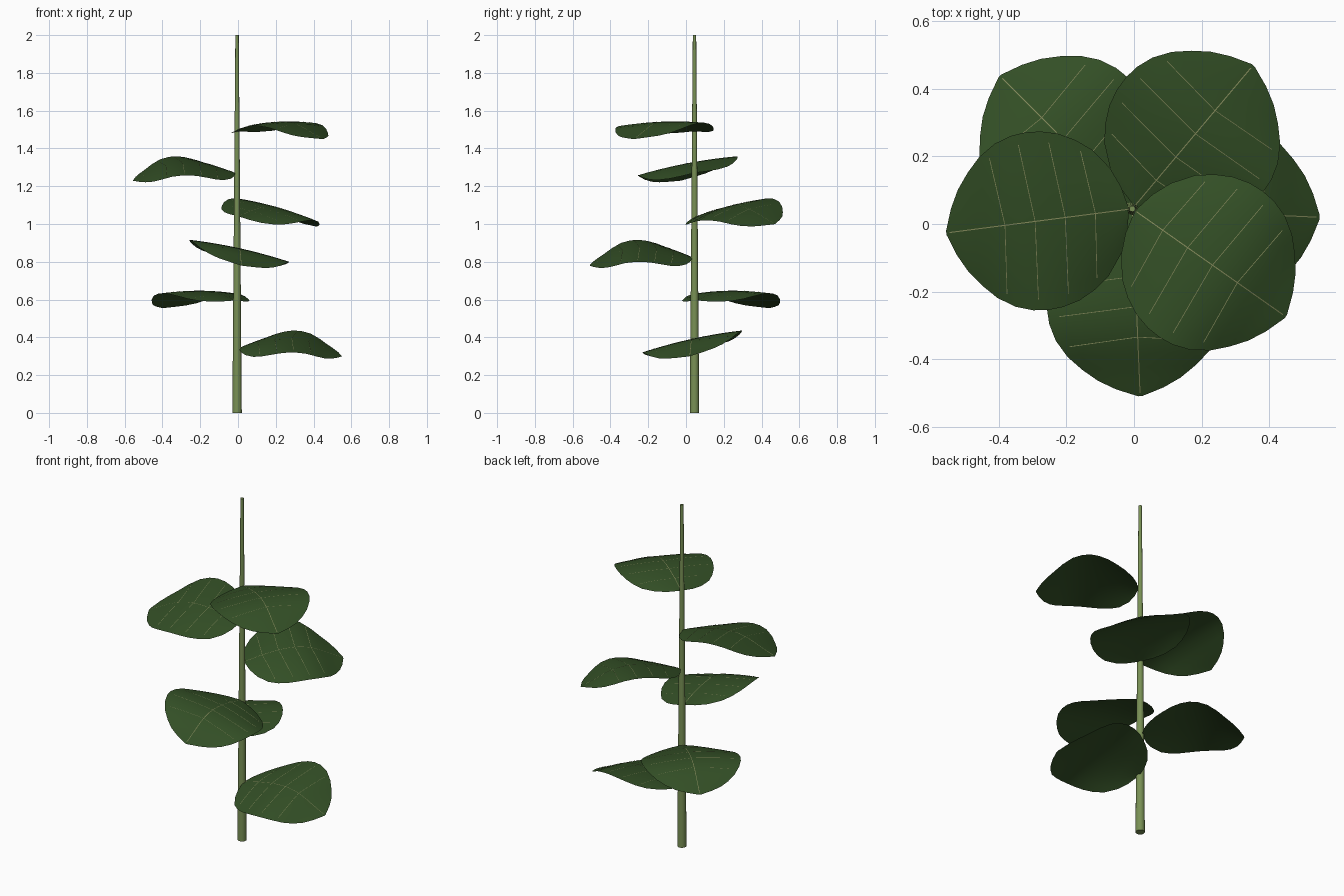
import bpy, bmesh, math
from mathutils import Matrix

if "Cube" in bpy.data.objects:
    bpy.data.objects.remove(bpy.data.objects["Cube"])

STEM = (-0.005, 0.045)

def material(name, rgb):
    m = bpy.data.materials.new(name)
    m.diffuse_color = (*rgb, 1)
    m.use_nodes = True
    m.node_tree.nodes["Principled BSDF"].inputs["Base Color"].default_value = m.diffuse_color
    return m

leaf_green = material("leaf green", (0.033, 0.078, 0.019))
stem_green = material("stem green", (0.19, 0.28, 0.09))
vein_tan = material("vein tan", (0.22, 0.24, 0.10))

# Leaf profile rows: distance from stem, half width, midrib height, edge height
ROWS = [(0.012, 0.012, 0.000, 0.000), (0.025, 0.070, 0.004, -0.004),
        (0.050, 0.128, 0.010, -0.006), (0.095, 0.188, 0.024, -0.002),
        (0.140, 0.223, 0.034, 0.008), (0.190, 0.249, 0.044, 0.022),
        (0.240, 0.262, 0.050, 0.033), (0.285, 0.265, 0.052, 0.038),
        (0.330, 0.260, 0.049, 0.036), (0.380, 0.243, 0.038, 0.026),
        (0.430, 0.210, 0.018, 0.005), (0.470, 0.168, -0.002, -0.014),
        (0.505, 0.122, -0.018, -0.026), (0.532, 0.070, -0.030, -0.033),
        (0.555, 0.006, -0.040, -0.040)]

def row_at(u):
    for a, b in zip(ROWS, ROWS[1:]):
        if u <= b[0]:
            t = (u - a[0]) / (b[0] - a[0])
            return [p + (q - p) * t for p, q in zip(a, b)]
    return ROWS[-1]

def height(u, v, roll):
    _, w, mid, edge = row_at(u)
    return mid + (edge - mid) * min(1, (v / w) ** 2) + roll * v

def finish(bm, name, mat, matrix=Matrix()):
    me = bpy.data.meshes.new(name)
    bm.to_mesh(me)
    bm.free()
    for p in me.polygons:
        p.use_smooth = True
    me.materials.append(mat)
    ob = bpy.data.objects.new(name, me)
    ob.matrix_world = matrix
    bpy.context.collection.objects.link(ob)
    return ob

def leaf_blade(name, roll, matrix):
    bm = bmesh.new()
    n = 10
    grid = []
    for u, w, _, _ in ROWS:
        vs = [w * (2 * j / n - 1) for j in range(n + 1)]
        grid.append([bm.verts.new((u, v, height(u, v, roll))) for v in vs])
    for a, b in zip(grid, grid[1:]):
        for j in range(n):
            bm.faces.new((a[j], b[j], b[j + 1], a[j + 1]))
    finish(bm, name, leaf_green, matrix)

def vein_strip(bm, start, end, width, roll, steps=12):
    du, dv = end[0] - start[0], end[1] - start[1]
    length = math.hypot(du, dv)
    nu, nv = -dv / length * width / 2, du / length * width / 2
    prev = None
    for i in range(steps + 1):
        u, v = start[0] + du * i / steps, start[1] + dv * i / steps
        z = height(u, v, roll) + 0.0015
        pair = [bm.verts.new((u + s * nu, v + s * nv, z)) for s in (-1, 1)]
        if prev:
            bm.faces.new((prev[0], pair[0], pair[1], prev[1]))
        prev = pair

def leaf_veins(name, roll, matrix):
    bm = bmesh.new()
    vein_strip(bm, (0.015, 0), (0.545, 0), 0.003, roll, 24)
    for u in (0.11, 0.20, 0.29, 0.38):
        for s in (-1, 1):
            end = u + 0.02
            vein_strip(bm, (u, 0), (end, s * 0.88 * row_at(end)[1]), 0.002, roll)
    finish(bm, name, vein_tan, matrix)

# Tapered stem
bm = bmesh.new()
bmesh.ops.create_cone(bm, cap_ends=True, segments=16, radius1=0.025,
                      radius2=0.009, depth=2)
stem = finish(bm, "stem", stem_green, Matrix.Translation((*STEM, 1)))
bpy.context.view_layer.objects.active = stem
stem.select_set(True)
bpy.ops.object.shade_smooth_by_angle(angle=math.radians(40))

# Leaves spiral up the stem by the golden angle: (attachment height, sideways slope)
LEAVES = [(0.34, 0.22), (0.595, 0.0), (0.82, -0.22),
          (1.04, 0.22), (1.27, -0.19), (1.49, 0.03)]
for i, (z, roll) in enumerate(LEAVES):
    turn = math.radians(-2.6 + 137.5 * i)
    matrix = Matrix.Translation((*STEM, z)) @ Matrix.Rotation(turn, 4, 'Z')
    leaf_blade(f"leaf_{i + 1}", roll, matrix)
    leaf_veins(f"leaf_veins_{i + 1}", roll, matrix)
